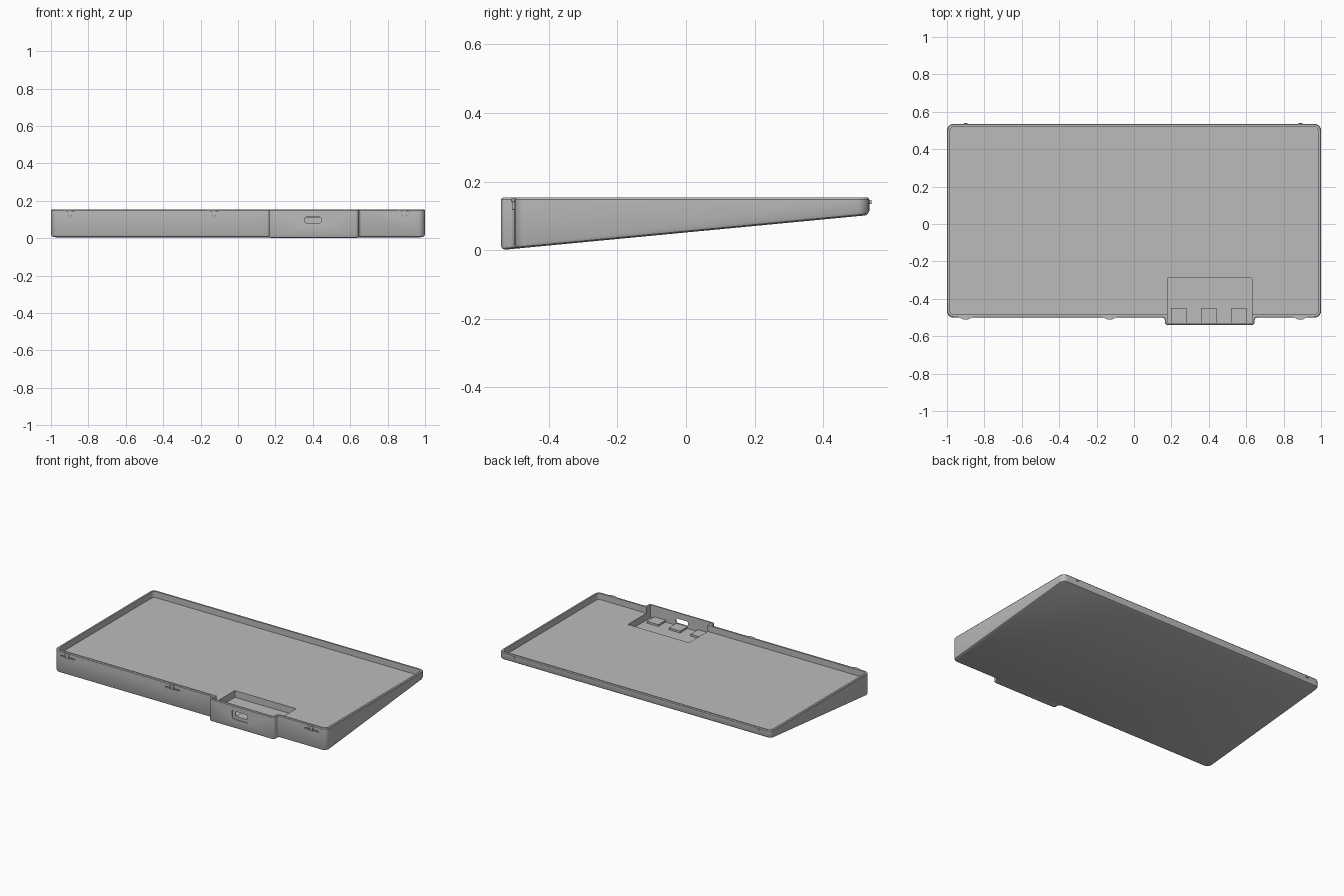
import bpy, bmesh, math
from mathutils import Vector

cube = bpy.data.objects.get("Cube")
if cube:
    bpy.data.objects.remove(cube)

TOP, FLOOR, POCKET = 0.153, 0.112, 0.067
FRONT, BACK, BUMP = -0.5, 0.535, -0.54

grey = bpy.data.materials.new("grey plastic")
grey.use_nodes = True
grey.diffuse_color = (0.5, 0.5, 0.5, 1)
grey.node_tree.nodes["Principled BSDF"].inputs["Base Color"].default_value = (0.5, 0.5, 0.5, 1)


def rounded(corners, steps=6):
    """Round each (x, y, radius) corner of an outline."""
    points = []
    for i, (x, y, r) in enumerate(corners):
        c = Vector((x, y))
        a = Vector(corners[i - 1][:2])
        b = Vector(corners[(i + 1) % len(corners)][:2])
        u, v = (a - c).normalized(), (b - c).normalized()
        centre = c + (u + v) * r
        for k in range(steps + 1):
            t = k / steps * math.pi / 2
            points.append(centre - v * r * math.cos(t) - u * r * math.sin(t))
    return points


def rect(x0, x1, y0, y1, r):
    return rounded([(x0, y0, r), (x1, y0, r), (x1, y1, r), (x0, y1, r)])


def loft(name, rings, helper=False):
    """Skin a stack of equal-length rings and cap both ends."""
    bm = bmesh.new()
    loops = [[bm.verts.new(p) for p in ring] for ring in rings]
    n = len(loops[0])
    for low, high in zip(loops, loops[1:]):
        for i in range(n):
            j = (i + 1) % n
            bm.faces.new((low[i], low[j], high[j], high[i]))
    bm.faces.new(loops[0][::-1])
    bm.faces.new(loops[-1])
    bmesh.ops.recalc_face_normals(bm, faces=bm.faces)
    mesh = bpy.data.meshes.new(name)
    bm.to_mesh(mesh)
    bm.free()
    obj = bpy.data.objects.new(name, mesh)
    bpy.context.collection.objects.link(obj)
    mesh.materials.append(grey)
    obj.hide_render = helper
    return obj


def upright(name, outline, z0, z1, helper=False):
    return loft(name, [[(p.x, p.y, z) for p in outline] for z in (z0, z1)], helper)


def forward(name, outline, y0, y1, helper=False):
    return loft(name, [[(p.x, y, p.y) for p in outline] for y in (y0, y1)], helper)


def cut(target, cutter):
    mod = target.modifiers.new(cutter.name, "BOOLEAN")
    mod.operation, mod.solver, mod.object = "DIFFERENCE", "EXACT", cutter
    bpy.context.view_layer.objects.active = target
    bpy.ops.object.modifier_apply(modifier=mod.name)
    bpy.data.objects.remove(cutter)


def outer(d):
    """Tray outline with the connector bump, inset by d."""
    r, s = 0.035 - d, 0.016
    return rounded([
        (-1 + d, FRONT + d, r), (0.165 + d, FRONT + d, s + d),
        (0.165 + d, BUMP + d, s - d), (0.645 - d, BUMP + d, s - d),
        (0.645 - d, FRONT + d, s + d), (1 - d, FRONT + d, r),
        (1 - d, BACK - d, r), (-1 + d, BACK - d, r)])


def underside(y):
    return (y - BUMP) * 0.095


# Wedge body with softened bottom edge and chamfered rim
rings = [[(p.x, p.y, underside(p.y) + lift) for p in outer(d)]
         for d, lift in ((0.012, 0), (0.004, 0.004), (0, 0.012))]
rings += [[(p.x, p.y, z) for p in outer(d)] for d, z in ((0, TOP - 0.005), (0.004, TOP))]
body = loft("tray_body", rings)

# Tray recess, connector pocket and port
cut(body, upright("tray_recess", rect(-0.985, 0.985, FRONT + 0.015, BACK - 0.015, 0.024), FLOOR, 0.3, True))
cut(body, upright("connector_pocket", rect(0.18, 0.63, BUMP + 0.012, -0.29, 0.003), POCKET, 0.3, True))
cut(body, forward("port_surround", rect(0.335, 0.465, 0.062, 0.13, 0.02), -0.6, BUMP + 0.005, True))
cut(body, forward("port_slot", rect(0.355, 0.445, 0.082, 0.113, 0.012), -0.6, -0.5, True))

# Board supports inside the pocket
for i, x in enumerate((0.24, 0.4, 0.56)):
    upright(f"board_support_{i + 1}", rect(x - 0.042, x + 0.042, BUMP + 0.01, -0.45, 0.001),
            POCKET - 0.005, POCKET + 0.013)

# Front snap clips: slit, stem and wedge-shaped catch
for i, x in enumerate((-0.9, -0.13, 0.89)):
    cut(body, forward("clip_slit", rect(x - 0.052, x + 0.052, 0.117, 0.125, 0.003), -0.52, FRONT + 0.008, True))
    forward(f"clip_stem_{i + 1}", rect(x - 0.01, x + 0.01, 0.117, 0.147, 0.002), FRONT - 0.008, FRONT + 0.01)
    wedge = [Vector((x + dx, FRONT + dy)) for dx, dy in
             ((-0.04, 0.004), (-0.012, -0.011), (0.012, -0.011), (0.04, 0.004))]
    upright(f"clip_catch_{i + 1}", wedge, 0.14, 0.15)

# Back locating nubs
for i, x in enumerate((-0.9, 0.89)):
    forward(f"back_nub_{i + 1}", rect(x - 0.01, x + 0.01, 0.134, 0.146, 0.004), BACK - 0.005, BACK + 0.006)

bpy.ops.object.select_all(action="DESELECT")
body.select_set(True)
bpy.context.view_layer.objects.active = body
bpy.ops.object.shade_smooth_by_angle(angle=math.radians(30))
